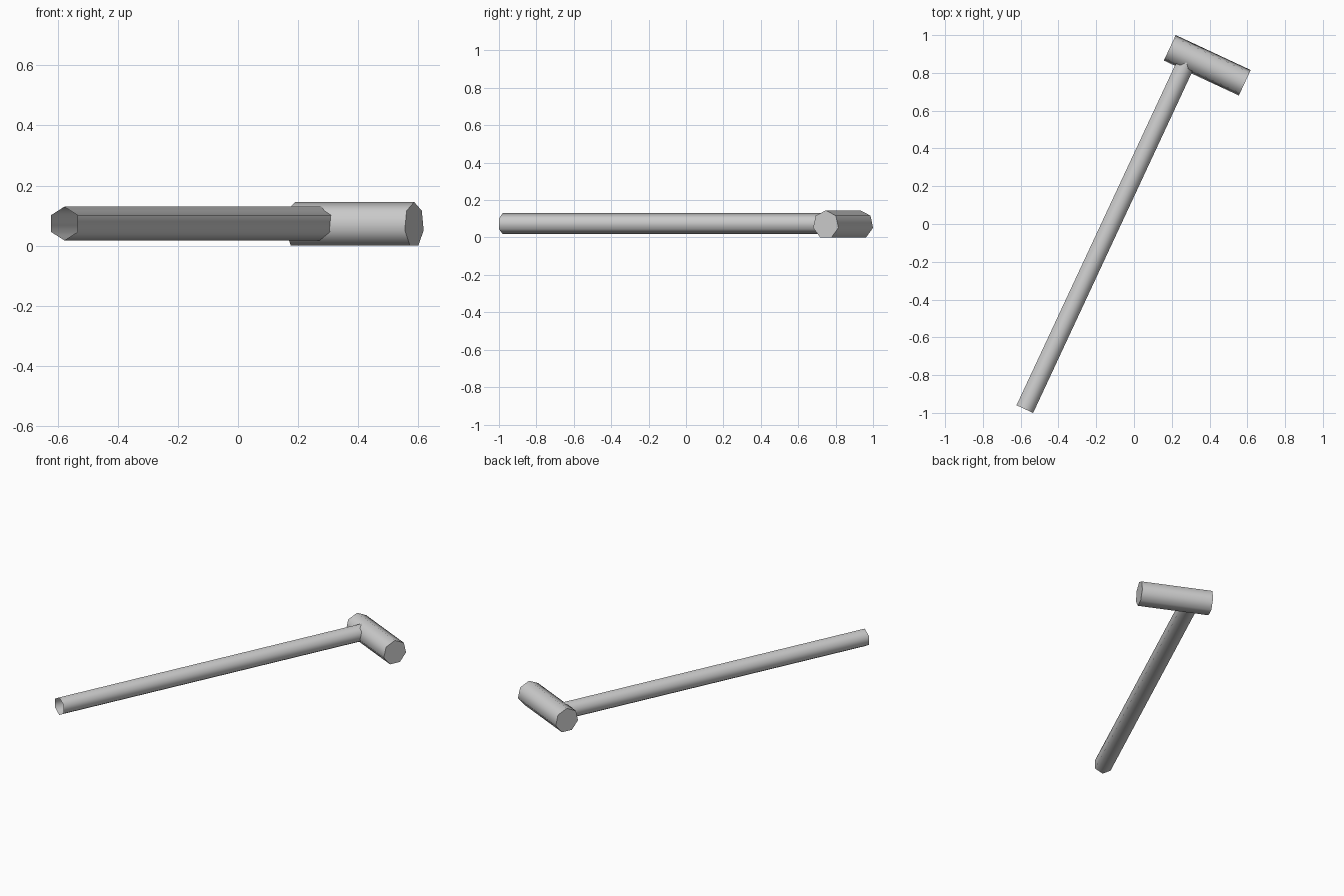
import bpy, bmesh, math
from mathutils import Vector

cube = bpy.data.objects.get("Cube")
if cube:
    bpy.data.objects.remove(cube, do_unlink=True)

# One grey for the whole tool
grey = bpy.data.materials.new("plain grey")
grey.use_nodes = True
colour = (0.6, 0.6, 0.6, 1)
grey.diffuse_color = colour
grey.node_tree.nodes["Principled BSDF"].inputs["Base Color"].default_value = colour


def prism(name, start, axis, length, radius, sides, capped):
    """Horizontal prism along axis with one corner pointing straight up."""
    up = Vector((0, 0, 1))
    side = axis.cross(up)
    bm = bmesh.new()
    rings = []
    for dist in (0, length):
        ring = []
        for i in range(sides):
            a = math.tau * i / sides
            ring.append(bm.verts.new(
                start + axis * dist + (up * math.cos(a) + side * math.sin(a)) * radius))
        rings.append(ring)
    near, far = rings
    for i in range(sides):
        j = (i + 1) % sides
        bm.faces.new((near[i], near[j], far[j], far[i]))
    if capped:
        bm.faces.new(near[::-1])
        bm.faces.new(far)
    bmesh.ops.recalc_face_normals(bm, faces=bm.faces)
    # An open tube needs its outward side set explicitly
    bm.normal_update()
    face = bm.faces[:][0]
    centre = start + axis * (length / 2)
    if face.normal.dot(face.calc_center_median() - centre) < 0:
        bmesh.ops.reverse_faces(bm, faces=bm.faces)
    mesh = bpy.data.meshes.new(name)
    bm.to_mesh(mesh)
    bm.free()
    mesh.materials.append(grey)
    obj = bpy.data.objects.new(name, mesh)
    bpy.context.collection.objects.link(obj)
    bpy.ops.object.select_all(action="DESELECT")
    obj.select_set(True)
    bpy.context.view_layer.objects.active = obj
    bpy.ops.object.shade_smooth_by_angle(angle=math.radians(75))
    return obj


# The tool lies flat, turned in plan
turn = math.radians(25)
along = Vector((math.sin(turn), math.cos(turn), 0))
across = Vector((math.cos(turn), -math.sin(turn), 0))

# Handle: open six-sided tube ending inside the head
prism("handle", Vector((-0.578, -0.98, 0.0735)), along, 2.04, 0.056, 6, False)

# Head: closed seven-sided block, set off-centre on the handle
head_length = 0.438
head_centre = Vector((0.388, 0.84, 0.0687))
prism("head", head_centre - across * (head_length / 2), across,
      head_length, 0.0763, 7, True)
